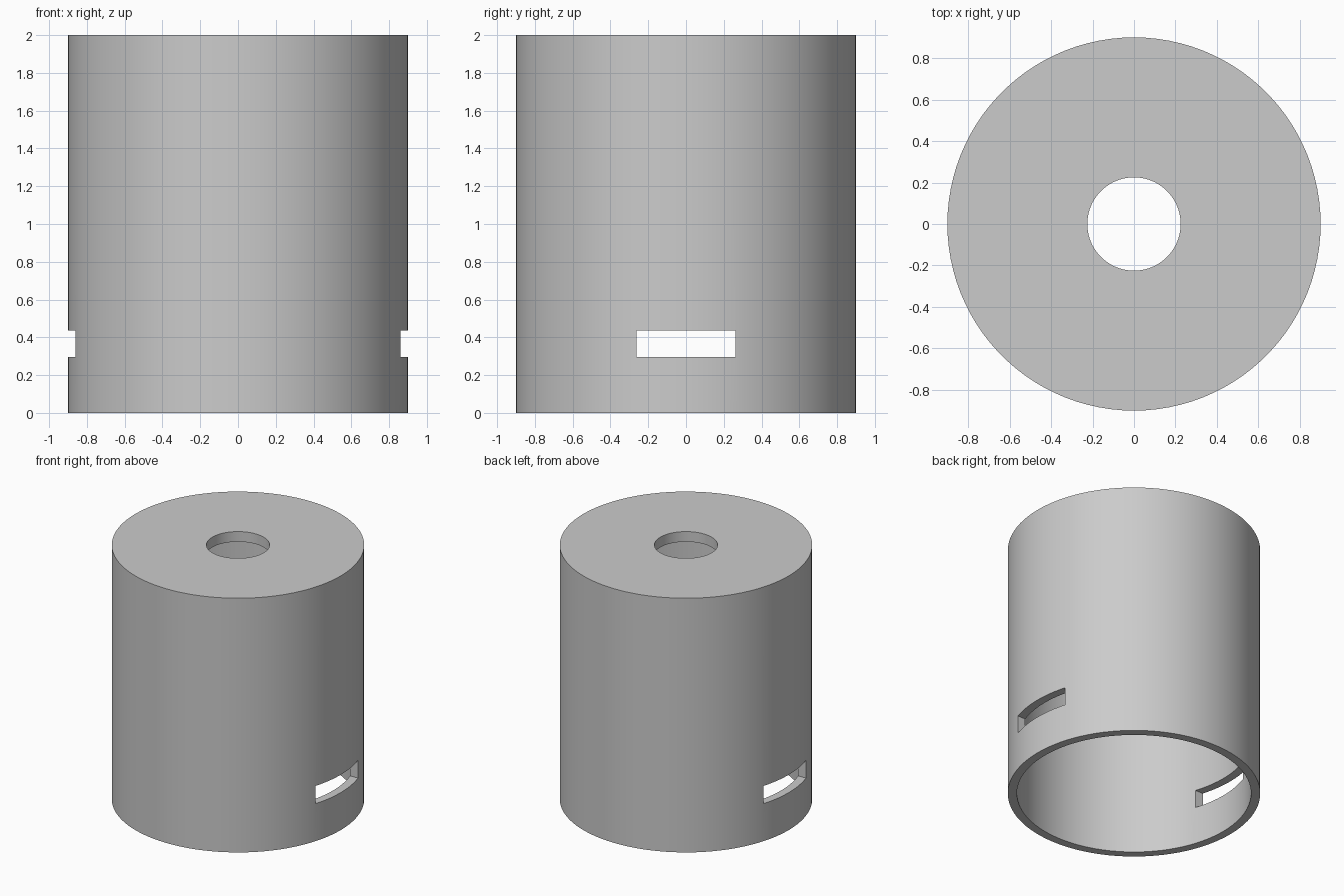
import bpy
import bmesh
import math

cube = bpy.data.objects.get("Cube")
if cube:
    bpy.data.objects.remove(cube, do_unlink=True)

SIDES = 100
HEIGHT = 2.0
OUTER, INNER, HOLE = 0.90, 0.835, 0.225
TOP_THICKNESS = 0.08

grey = bpy.data.materials.new("light grey")
grey.use_nodes = True
colour = (0.6, 0.6, 0.6, 1)
grey.diffuse_color = colour
grey.node_tree.nodes["Principled BSDF"].inputs["Base Color"].default_value = colour


def new_object(name, bm):
    bmesh.ops.recalc_face_normals(bm, faces=bm.faces[:])
    mesh = bpy.data.meshes.new(name)
    bm.to_mesh(mesh)
    bm.free()
    mesh.materials.append(grey)
    obj = bpy.data.objects.new(name, mesh)
    bpy.context.collection.objects.link(obj)
    return obj


def lathe(name, profile):
    """Spin a closed (radius, height) profile around the z axis."""
    bm = bmesh.new()
    rings = []
    for i in range(SIDES):
        a = 2 * math.pi * i / SIDES
        rings.append([bm.verts.new((r * math.cos(a), r * math.sin(a), z))
                      for r, z in profile])
    n = len(profile)
    for i, ring in enumerate(rings):
        following = rings[(i + 1) % SIDES]
        for j in range(n):
            k = (j + 1) % n
            bm.faces.new((ring[j], following[j], following[k], ring[k]))
    return new_object(name, bm)


# Hollow cup, open below, with a round hole through its closed top
housing = lathe("housing", [
    (OUTER, 0), (OUTER, HEIGHT), (HOLE, HEIGHT),
    (HOLE, HEIGHT - TOP_THICKNESS), (INNER, HEIGHT - TOP_THICKNESS), (INNER, 0),
])

# One long bar cuts the opposite pair of side slots
bm = bmesh.new()
bmesh.ops.create_cube(bm, size=1)
bmesh.ops.scale(bm, vec=(2.4, 0.525, 0.14), verts=bm.verts)
bmesh.ops.translate(bm, vec=(0, 0, 0.365), verts=bm.verts)
cutter = new_object("slot_cutter", bm)
cutter.hide_render = True
cutter.hide_viewport = True

cut = housing.modifiers.new("side slots", "BOOLEAN")
cut.operation = "DIFFERENCE"
cut.solver = "EXACT"
cut.object = cutter

# Bake the slots, then smooth the round walls while keeping the rims sharp
bpy.context.view_layer.objects.active = housing
housing.select_set(True)
bpy.ops.object.modifier_apply(modifier=cut.name)
bpy.data.objects.remove(cutter, do_unlink=True)
bpy.ops.object.shade_smooth_by_angle(angle=math.radians(30))
